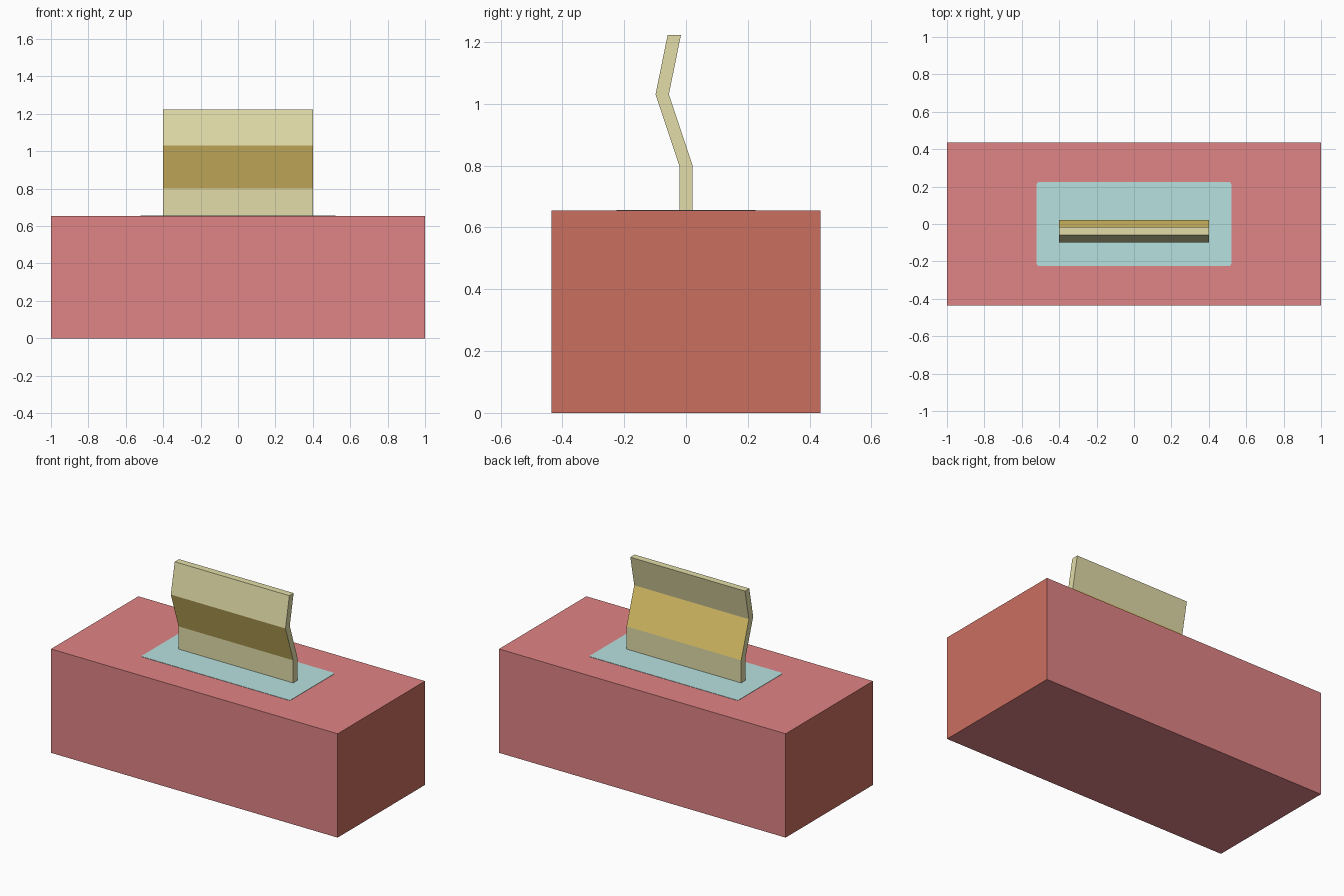
import bpy, bmesh

if "Cube" in bpy.data.objects:
    bpy.data.objects.remove(bpy.data.objects["Cube"])


def material(name, rgb):
    # sRGB 0-255 to linear diffuse colour
    lin = [((c / 255 + 0.055) / 1.055) ** 2.4 for c in rgb]
    m = bpy.data.materials.new(name)
    m.diffuse_color = (*lin, 1)
    m.use_nodes = True
    m.node_tree.nodes["Principled BSDF"].inputs["Base Color"].default_value = m.diffuse_color
    return m


ROSE = material("rose", (224, 131, 133))
BRICK = material("brick", (202, 110, 95))
AQUA = material("aqua", (183, 226, 224))
KHAKI = material("khaki", (226, 220, 168))
GOLD = material("gold", (224, 197, 106))


def finish(name, bm, mats):
    bmesh.ops.recalc_face_normals(bm, faces=bm.faces)
    me = bpy.data.meshes.new(name)
    bm.to_mesh(me)
    bm.free()
    for m in mats:
        me.materials.append(m)
    ob = bpy.data.objects.new(name, me)
    bpy.context.collection.objects.link(ob)
    return ob


def box(size, base):
    bm = bmesh.new()
    bmesh.ops.create_cube(bm, size=1)
    bmesh.ops.scale(bm, vec=size, verts=bm.verts)
    bmesh.ops.translate(bm, vec=(0, 0, base + size[2] / 2), verts=bm.verts)
    return bm


W, D, H = 2.0, 0.87, 0.655

# Main block, with brick coloured ends
bm = box((W, D, H), 0)
bm.normal_update()
for f in bm.faces:
    f.material_index = 1 if abs(f.normal.x) > 0.9 else 0
finish("block", bm, [ROSE, BRICK])

# Thin painted patch with slightly rounded corners
bm = box((1.04, 0.45, 0.003), H - 0.001)
corners = [e for e in bm.edges
           if abs(e.verts[0].co.z - e.verts[1].co.z) > 0.001]
bmesh.ops.bevel(bm, geom=corners, offset=0.012, segments=2,
                profile=0.5, affect='EDGES')
finish("top_patch", bm, [AQUA])

# Bent upright panel: (y centre, z) down the bend, extruded along x
path = [(0.0, H), (0.0, 0.80), (-0.077, 1.03), (-0.038, 1.222)]
half = 0.0215
outline = [(y - half, z) for y, z in path] + [(y + half, z) for y, z in reversed(path)]
bm = bmesh.new()
left, right = [[bm.verts.new((x, y, z)) for y, z in outline] for x in (-0.4, 0.4)]
n = len(outline)
bm.faces.new(left)
bm.faces.new(right)
for i in range(n):
    j = (i + 1) % n
    f = bm.faces.new((left[i], left[j], right[j], right[i]))
    # Gold on the front and back of the middle bend
    f.material_index = 1 if 0.85 < f.calc_center_median().z < 1.0 else 0
finish("bent_panel", bm, [KHAKI, GOLD])
